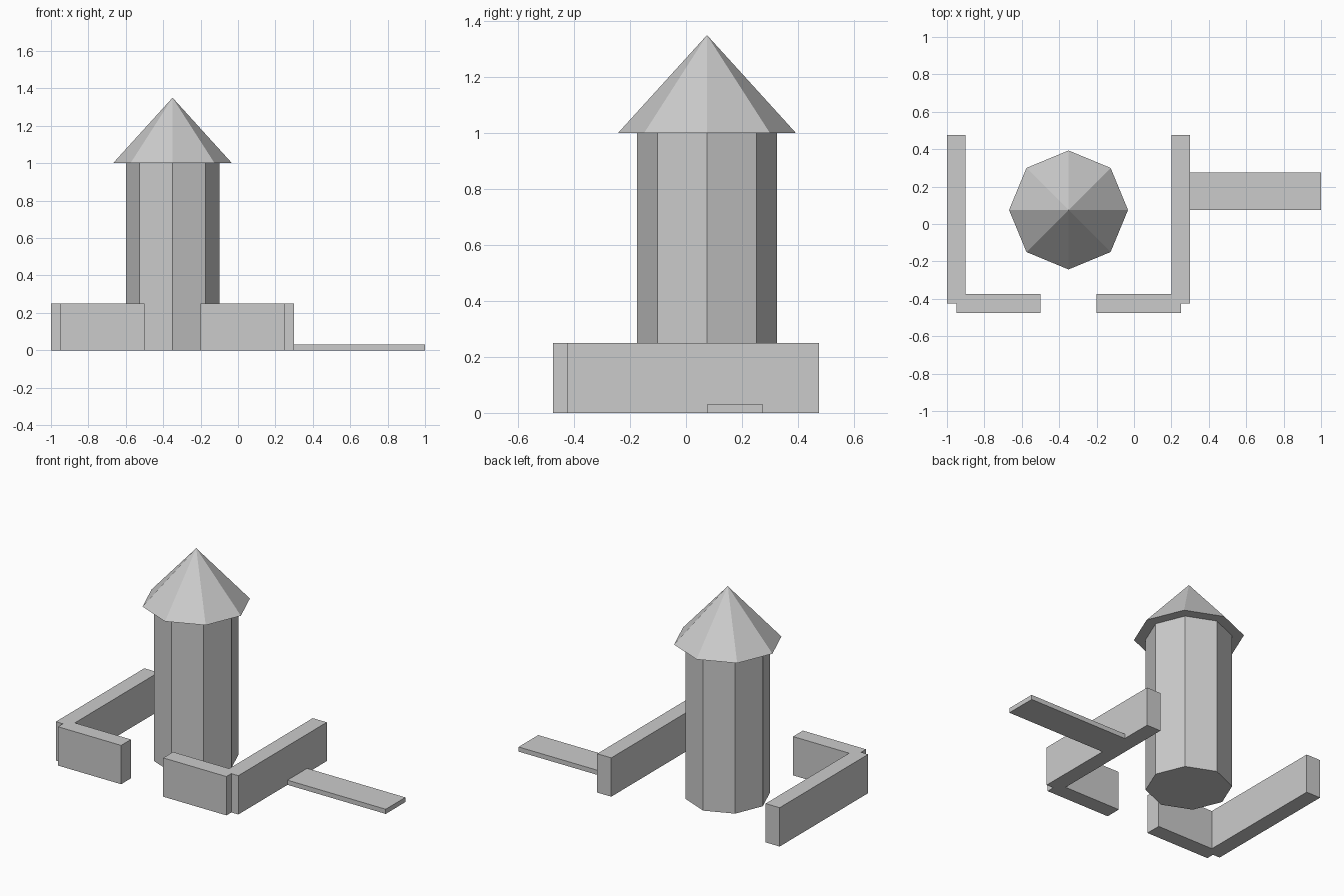
import bpy, bmesh
from mathutils import Matrix

if "Cube" in bpy.data.objects:
    bpy.data.objects.remove(bpy.data.objects["Cube"])

CX, CY = -0.35, 0.075   # tower axis


def finish(name, bm):
    bmesh.ops.recalc_face_normals(bm, faces=bm.faces)
    mesh = bpy.data.meshes.new(name)
    bm.to_mesh(mesh)
    bm.free()
    obj = bpy.data.objects.new(name, mesh)
    bpy.context.collection.objects.link(obj)
    return obj


def prism(name, outline, height):
    """Extrude a ground outline straight up from z = 0."""
    bm = bmesh.new()
    base = bm.faces.new([bm.verts.new((x, y, 0)) for x, y in outline])
    top = bmesh.ops.extrude_face_region(bm, geom=[base], use_keep_orig=True)
    verts = [v for v in top["geom"] if isinstance(v, bmesh.types.BMVert)]
    bmesh.ops.translate(bm, verts=verts, vec=(0, 0, height))
    return finish(name, bm)


def octagon(name, r_bottom, r_top, z0, z1):
    """Eight-sided cylinder or cone with corners on the x and y axes."""
    bm = bmesh.new()
    bmesh.ops.create_cone(bm, cap_ends=True, segments=8, radius1=r_bottom,
                          radius2=r_top, depth=z1 - z0,
                          matrix=Matrix.Translation((CX, CY, (z0 + z1) / 2)))
    bmesh.ops.remove_doubles(bm, verts=bm.verts, dist=1e-5)
    return finish(name, bm)


# Tower and pointed roof
octagon("tower", 0.25, 0.25, 0, 1.0)
octagon("tower_roof", 0.318, 0, 1.0, 1.35)

# L-shaped courtyard walls, mirrored about the tower axis (stepped outer corner)
wall = [(0.65, 0.475), (0.55, 0.475), (0.55, -0.375), (0.15, -0.375),
        (0.15, -0.475), (0.60, -0.475), (0.60, -0.425), (0.65, -0.425)]
for side, sign in (("left", -1), ("right", 1)):
    prism(side + "_wall", [(CX + sign * x, y) for x, y in wall], 0.25)

# Low walkway running out from the right wall
prism("walkway", [(0.3, 0.075), (1.0, 0.075), (1.0, 0.275), (0.3, 0.275)], 0.03)
